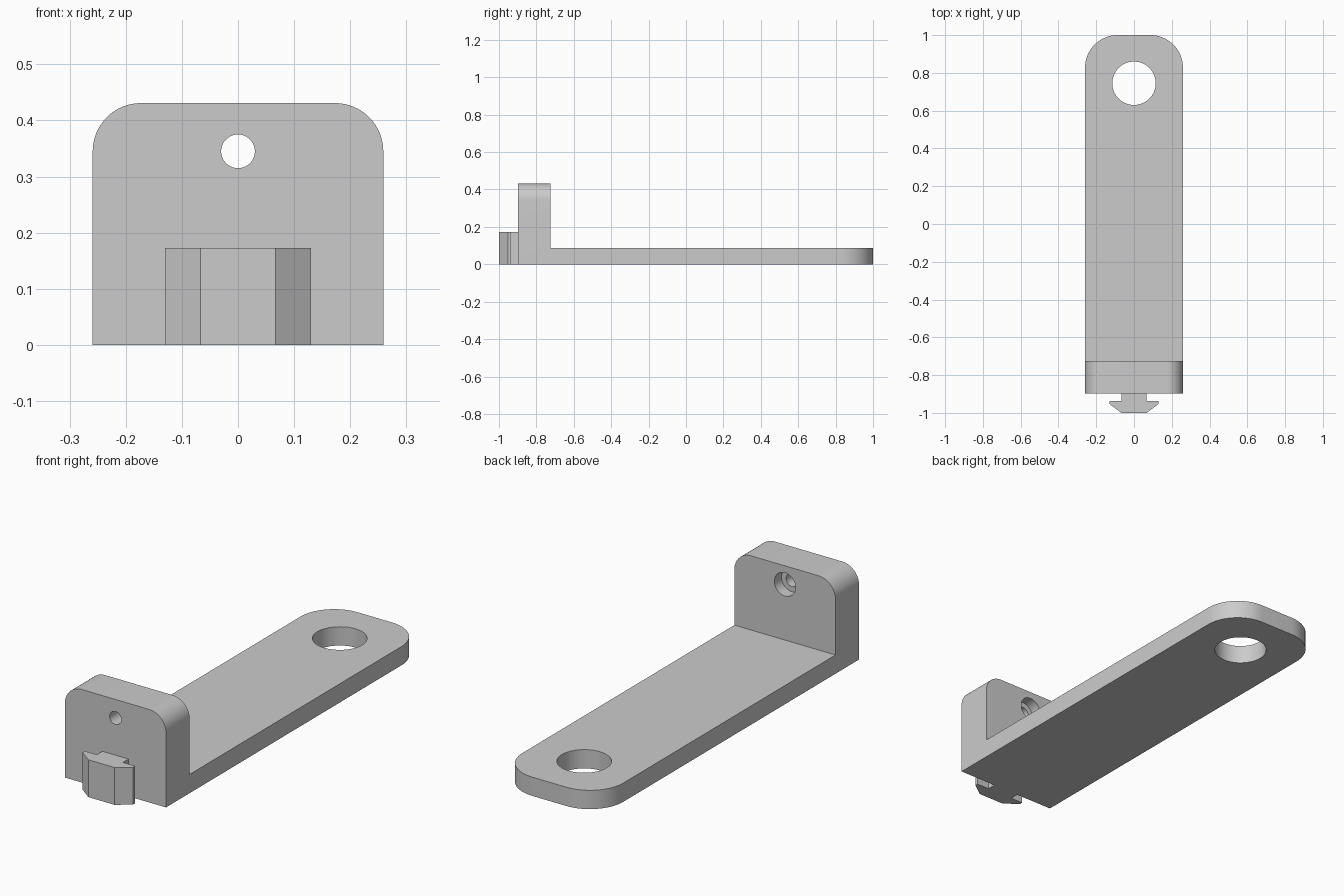
import bpy, bmesh, math
from mathutils import Vector

cube = bpy.data.objects.get("Cube")
if cube:
    bpy.data.objects.remove(cube, do_unlink=True)

HALF_W, LENGTH_END, WALL_FRONT, WALL_BACK = 0.259, 1.0, -0.897, -0.724
PLATE_T, WALL_H = 0.087, 0.431

grey = bpy.data.materials.new("plain grey")
grey.use_nodes = True
grey.diffuse_color = (0.6, 0.6, 0.6, 1)
grey.node_tree.nodes["Principled BSDF"].inputs["Base Color"].default_value = (0.6, 0.6, 0.6, 1)


def prism(bm, points, depth):
    """Extrude a closed outline along a vector."""
    face = bm.faces.new([bm.verts.new(p) for p in points])
    out = bmesh.ops.extrude_face_region(bm, geom=[face])
    verts = [g for g in out["geom"] if isinstance(g, bmesh.types.BMVert)]
    bmesh.ops.translate(bm, verts=verts, vec=depth)
    bmesh.ops.recalc_face_normals(bm, faces=bm.faces)


def add_object(name, bm):
    mesh = bpy.data.meshes.new(name)
    bm.to_mesh(mesh)
    bm.free()
    mesh.materials.append(grey)
    obj = bpy.data.objects.new(name, mesh)
    bpy.context.collection.objects.link(obj)
    return obj


def round_edges(bm, rule, radius):
    """Fillet the edges whose midpoint and direction satisfy the rule."""
    edges = []
    for e in bm.edges:
        a, b = e.verts[0].co, e.verts[1].co
        if rule((a + b) / 2, (b - a).normalized()):
            edges.append(e)
    bmesh.ops.bevel(bm, geom=edges, offset=radius, segments=16,
                    profile=0.5, affect='EDGES')


def cut_hole(body, name, radius, depth, location, tilt=0):
    bpy.ops.mesh.primitive_cylinder_add(vertices=64, radius=radius, depth=depth,
                                        location=location, rotation=(tilt, 0, 0))
    cutter = bpy.context.object
    cutter.name = name
    cutter.data.materials.append(grey)
    mod = body.modifiers.new(name, 'BOOLEAN')
    mod.operation, mod.solver, mod.object = 'DIFFERENCE', 'EXACT', cutter
    bpy.context.view_layer.objects.active = body
    bpy.ops.object.modifier_apply(modifier=name)
    bpy.data.objects.remove(cutter, do_unlink=True)


# L-shaped bracket: flat arm plus upright wall
bm = bmesh.new()
side = [(WALL_FRONT, 0), (LENGTH_END, 0), (LENGTH_END, PLATE_T),
        (WALL_BACK, PLATE_T), (WALL_BACK, WALL_H), (WALL_FRONT, WALL_H)]
prism(bm, [(-HALF_W, y, z) for y, z in side], Vector((2 * HALF_W, 0, 0)))
round_edges(bm, lambda m, d: abs(d.y) > 0.9 and m.z > WALL_H - 0.01, 0.086)
round_edges(bm, lambda m, d: abs(d.z) > 0.9 and m.y > LENGTH_END - 0.01, 0.172)
bracket = add_object("bracket", bm)

# Large hole in the arm, screw hole and counterbore in the wall
cut_hole(bracket, "arm_hole", 0.115, 0.4, (0, 0.745, 0.04))
cut_hole(bracket, "screw_hole", 0.03, 0.5, (0, -0.81, 0.345), math.pi / 2)
cut_hole(bracket, "counterbore", 0.054, 0.104, (0, WALL_BACK, 0.345), math.pi / 2)

# T-shaped slot key on the front of the wall
half = [(0.067, WALL_FRONT), (0.067, -0.938), (0.13, -0.938),
        (0.13, -0.953), (0.067, -1.0)]
outline = half + [(-x, y) for x, y in reversed(half)]
bm = bmesh.new()
prism(bm, [(x, y, 0) for x, y in outline], Vector((0, 0, 0.173)))
slot_key = add_object("slot_key", bm)

# Smooth the round parts while keeping the edges sharp
bpy.ops.object.select_all(action='DESELECT')
bracket.select_set(True)
bpy.context.view_layer.objects.active = bracket
bpy.ops.object.shade_smooth_by_angle(angle=math.radians(30))
